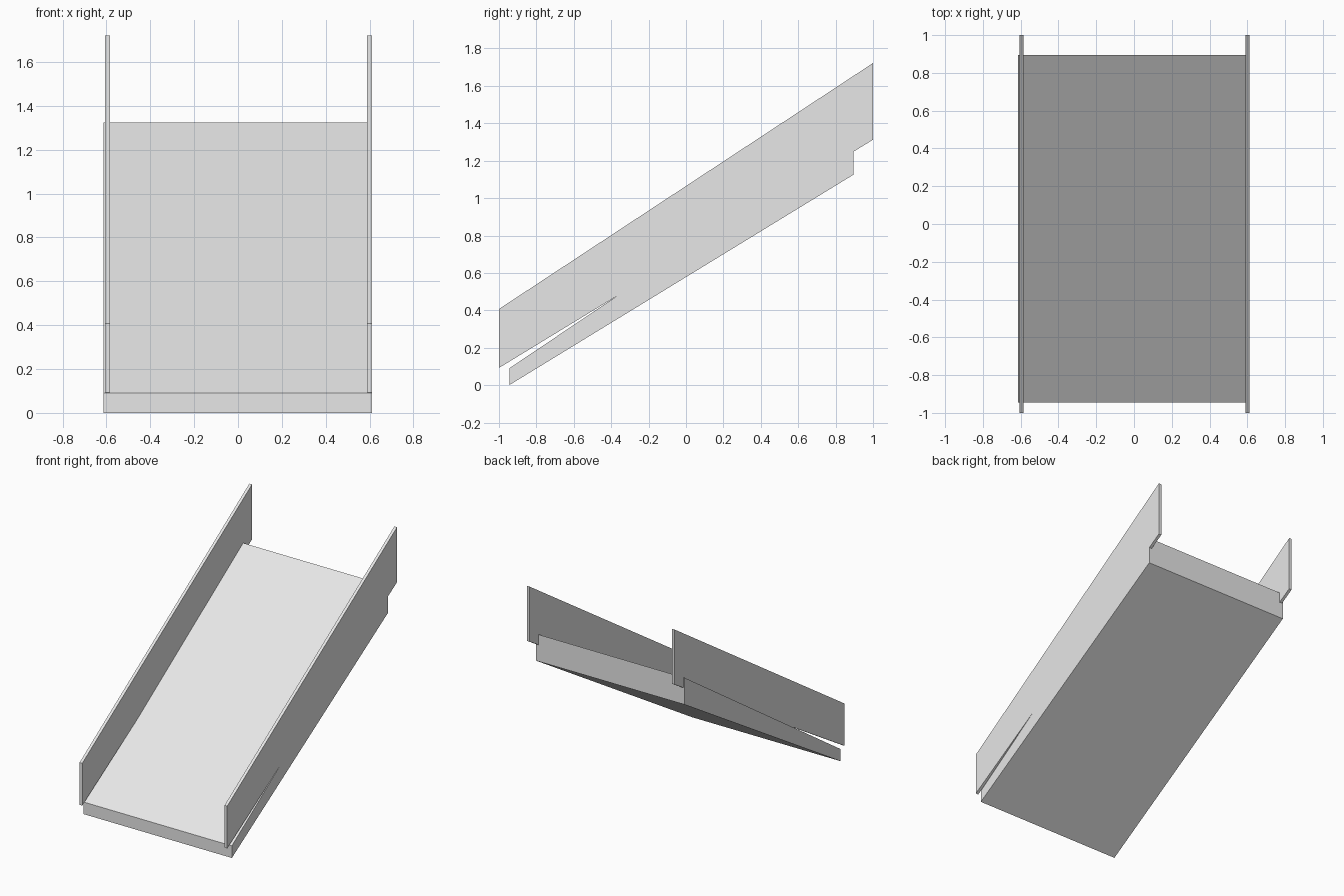
import bpy
import bmesh

cube = bpy.data.objects.get("Cube")
if cube:
    bpy.data.objects.remove(cube, do_unlink=True)

grey = bpy.data.materials.new("light_grey")
grey.use_nodes = True
colour = (0.8, 0.8, 0.8, 1)
grey.diffuse_color = colour
grey.node_tree.nodes["Principled BSDF"].inputs["Base Color"].default_value = colour


def extrude_profile(name, profile, x_min, x_max):
    """Extrude a (y, z) side profile from x_min to x_max."""
    bm = bmesh.new()
    face = bm.faces.new([bm.verts.new((x_min, y, z)) for y, z in profile])
    result = bmesh.ops.extrude_face_region(bm, geom=[face])
    verts = [v for v in result["geom"] if isinstance(v, bmesh.types.BMVert)]
    bmesh.ops.translate(bm, verts=verts, vec=(x_max - x_min, 0, 0))
    bmesh.ops.recalc_face_normals(bm, faces=bm.faces)
    mesh = bpy.data.meshes.new(name)
    bm.to_mesh(mesh)
    bm.free()
    mesh.materials.append(grey)
    obj = bpy.data.objects.new(name, mesh)
    bpy.context.collection.objects.link(obj)
    return obj


# Sloping slab, thicker towards the upper end
slab = [(-0.945, 0), (0.895, 1.125), (0.895, 1.325), (-0.945, 0.09)]
extrude_profile("ramp_slab", slab, -0.613, 0.611)

# Side walls overhang the slab at both ends
wall = [(-1, 0.092), (1, 1.312), (1, 1.722), (-1, 0.407)]
extrude_profile("right_wall", wall, -0.606, -0.584)
extrude_profile("left_wall", wall, 0.589, 0.611)
